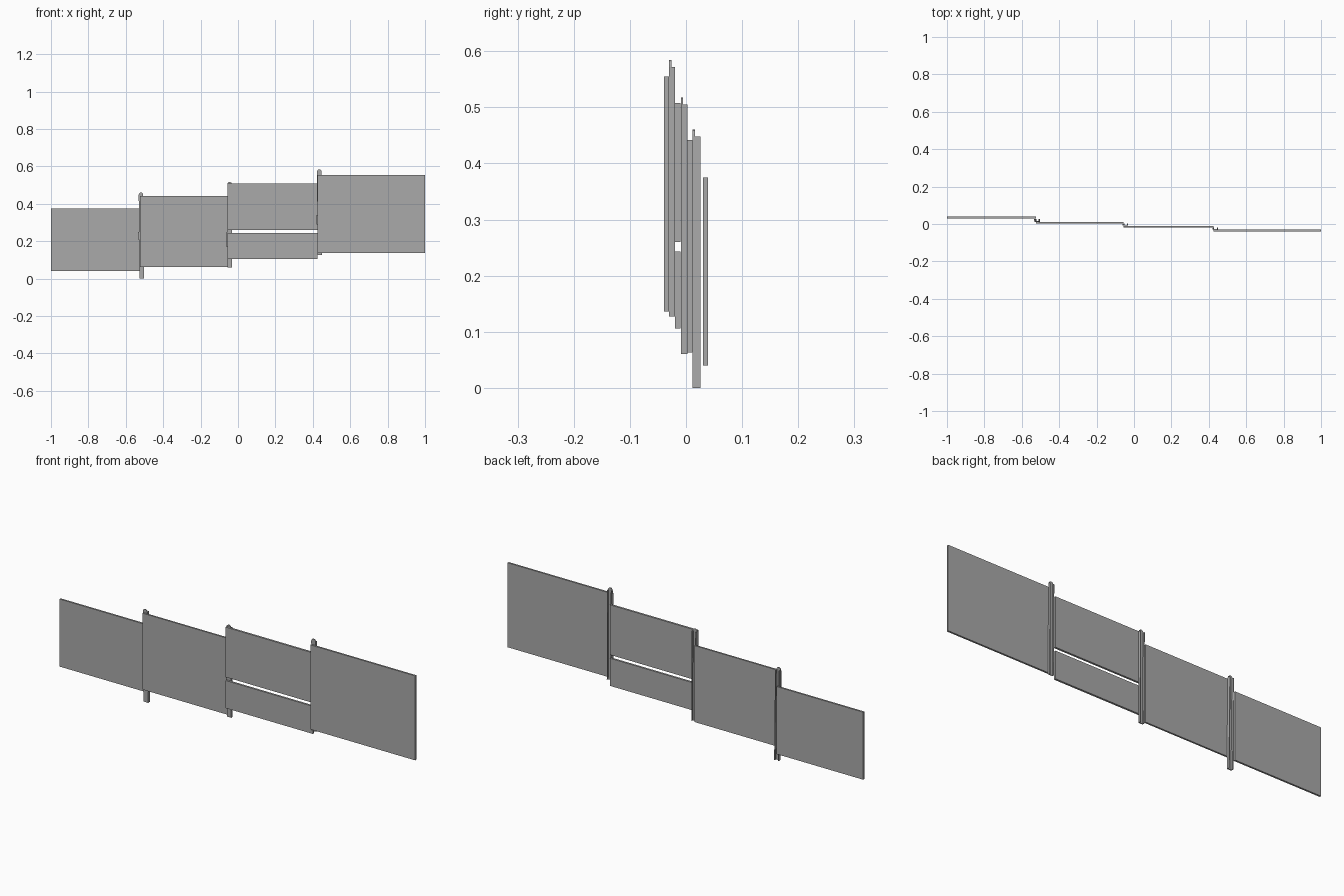
import bpy, bmesh, math

cube = bpy.data.objects.get("Cube")
if cube:
    bpy.data.objects.remove(cube, do_unlink=True)

steel = bpy.data.materials.new("plain_grey")
steel.use_nodes = True
GREY = (0.4, 0.4, 0.4, 1)
steel.diffuse_color = GREY
steel.node_tree.nodes["Principled BSDF"].inputs["Base Color"].default_value = GREY


def prism(name, outline, y0, y1):
    """Extrude an x-z outline from y0 back to y1."""
    bm = bmesh.new()
    face = bm.faces.new([bm.verts.new((x, y0, z)) for x, z in outline])
    new = bmesh.ops.extrude_face_region(bm, geom=[face])["geom"]
    bmesh.ops.translate(bm, vec=(0, y1 - y0, 0),
                        verts=[v for v in new if isinstance(v, bmesh.types.BMVert)])
    bmesh.ops.recalc_face_normals(bm, faces=bm.faces)
    mesh = bpy.data.meshes.new(name)
    bm.to_mesh(mesh)
    bm.free()
    mesh.materials.append(steel)
    obj = bpy.data.objects.new(name, mesh)
    bpy.context.collection.objects.link(obj)
    return obj


def slab(name, x0, x1, y0, y1, z0, z1, lean=0):
    """Upright block whose top may be shifted sideways."""
    return prism(name, [(x0, z0), (x1, z0), (x1 + lean, z1), (x0 + lean, z1)], y0, y1)


def post(name, x0, x1, y0, y1, z0, z1, lean):
    """Channel post, open at the back, with a rounded front web."""
    wall = 0.004
    r = (x1 - x0) / 2
    cx, shoulder = (x0 + x1) / 2 + lean, z1 - r
    arch = [(cx + r * math.cos(math.pi * i / 8), shoulder + r * math.sin(math.pi * i / 8))
            for i in range(9)]
    prism(name + "_web", [(x0, z0), (x1, z0)] + arch, y0, y0 + wall)
    slab(name + "_left_flange", x1 - wall, x1, y0 + wall, y1, z0, shoulder, lean)
    slab(name + "_right_flange", x0, x0 + wall, y0 + wall, y1, z0, shoulder, lean)


# Stepped sheet panels, each one slightly in front of the last
panels = [
    ("low_panel", -1.0, -0.525, 0.030, 0.039, 0.04, 0.375),
    ("second_panel", -0.525, -0.055, 0.003, 0.0115, 0.063, 0.442),
    ("split_panel_lower", -0.055, 0.425, -0.020, -0.010, 0.106, 0.243),
    ("split_panel_upper", -0.055, 0.425, -0.020, -0.010, 0.26, 0.508),
    ("high_panel", 0.425, 1.0, -0.039, -0.030, 0.136, 0.555),
]
for p in panels:
    slab(*p)

# Posts between neighbouring panels
post("low_post", -0.526, -0.502, 0.012, 0.026, 0.0, 0.46, -0.005)
post("middle_post", -0.055, -0.031, -0.009, 0.003, 0.06, 0.517, -0.002)
post("high_post", 0.425, 0.449, -0.030, -0.020, 0.127, 0.584, -0.002)

# Small clips on the post edges
for name, x, y, z0, z1 in [("low_clip", -0.534, 0.022, 0.21, 0.25),
                           ("middle_clip", -0.061, -0.004, 0.17, 0.25),
                           ("high_clip", 0.419, -0.026, 0.29, 0.34)]:
    slab(name, x, x + 0.008, y - 0.004, y + 0.004, z0, z1)
